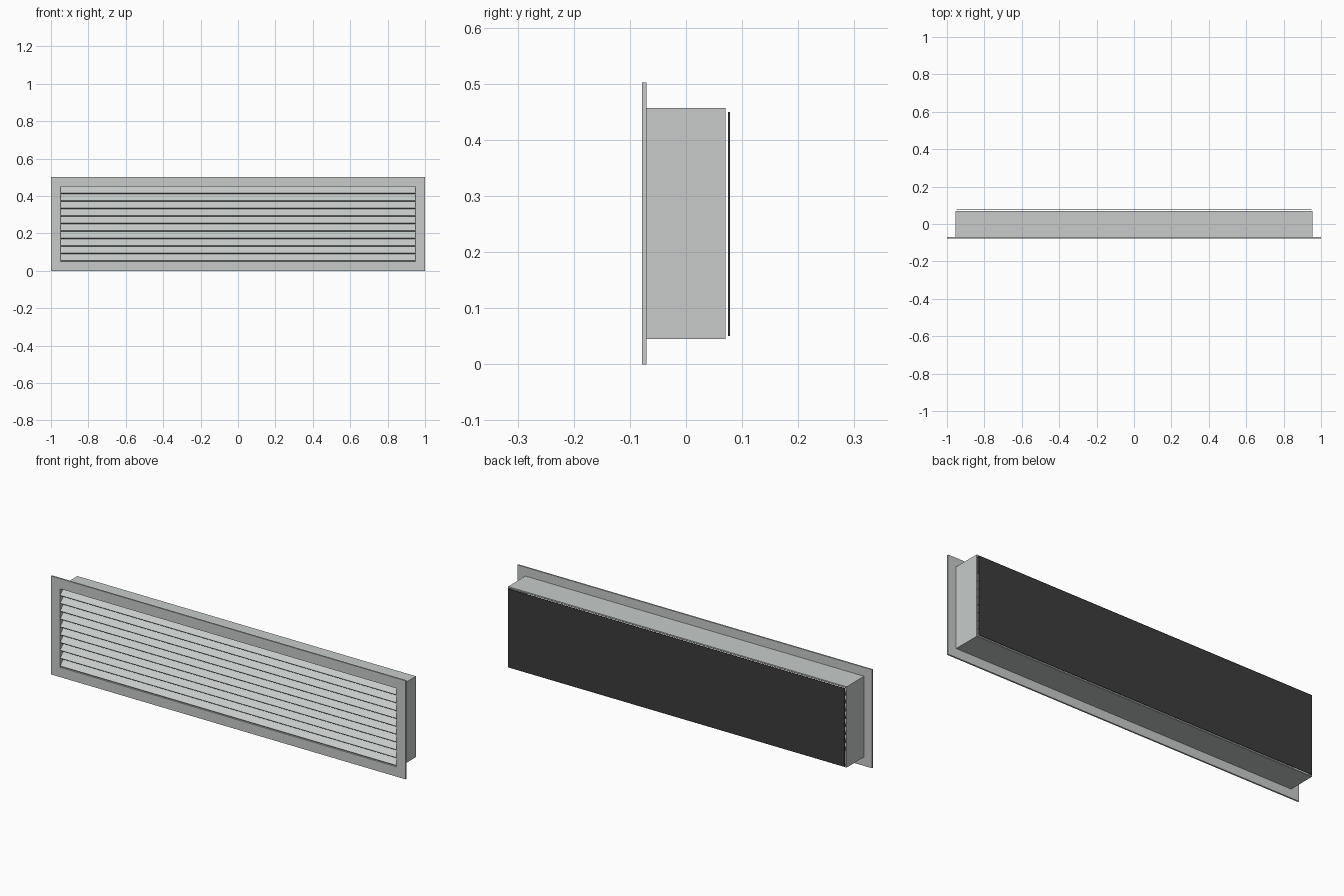
import bpy, bmesh, math
from mathutils import Matrix

if "Cube" in bpy.data.objects:
    bpy.data.objects.remove(bpy.data.objects["Cube"])


def material(name, rgb):
    m = bpy.data.materials.new(name)
    m.diffuse_color = (*rgb, 1)
    m.use_nodes = True
    m.node_tree.nodes["Principled BSDF"].inputs["Base Color"].default_value = m.diffuse_color
    return m


METAL = material("light_grey_metal", (0.57, 0.60, 0.585))
BLACK = material("black_backing", (0.045, 0.045, 0.045))


def finish(name, bm, mat):
    bmesh.ops.recalc_face_normals(bm, faces=bm.faces)
    mesh = bpy.data.meshes.new(name)
    bm.to_mesh(mesh)
    bm.free()
    mesh.materials.append(mat)
    obj = bpy.data.objects.new(name, mesh)
    bpy.context.collection.objects.link(obj)
    return obj


def box(name, size, centre, mat, tilt=0):
    bm = bmesh.new()
    bmesh.ops.create_cube(bm, size=1, matrix=Matrix.Translation(centre)
                          @ Matrix.Rotation(tilt, 4, 'X')
                          @ Matrix.Diagonal((*size, 1)))
    return finish(name, bm, mat)


def frame(name, outer, inner, y0, y1, mat):
    """Rectangular ring; outer and inner are (half width, bottom, top)."""
    bm = bmesh.new()
    rings = []
    for (hw, b, t), y in ((outer, y0), (inner, y0), (inner, y1), (outer, y1)):
        rings.append([bm.verts.new((x, y, z))
                      for x, z in ((-hw, b), (hw, b), (hw, t), (-hw, t))])
    for r in range(4):
        a, c = rings[r], rings[(r + 1) % 4]
        for i in range(4):
            j = (i + 1) % 4
            bm.faces.new((a[i], a[j], c[j], c[i]))
    return finish(name, bm, mat)


OPENING = (0.95, 0.05, 0.45)

# Thin front flange and the open duct collar behind it
frame("front_flange", (1.0, 0.0, 0.502), OPENING, -0.078, -0.07, METAL)
frame("duct_collar", (0.955, 0.045, 0.457), OPENING, -0.07, 0.07, METAL)

# Ten slanted louvre blades, front edge low
PITCH = 0.04
for i in range(10):
    box(f"louvre_blade_{i + 1}", (1.9, 0.049, 0.008),
        (0, -0.055, 0.05 + PITCH * (i + 0.5)), METAL, math.radians(45))

# Dark backing sheet just behind the collar
box("backing_sheet", (1.9, 0.003, 0.4), (0, 0.0765, 0.25), BLACK)
